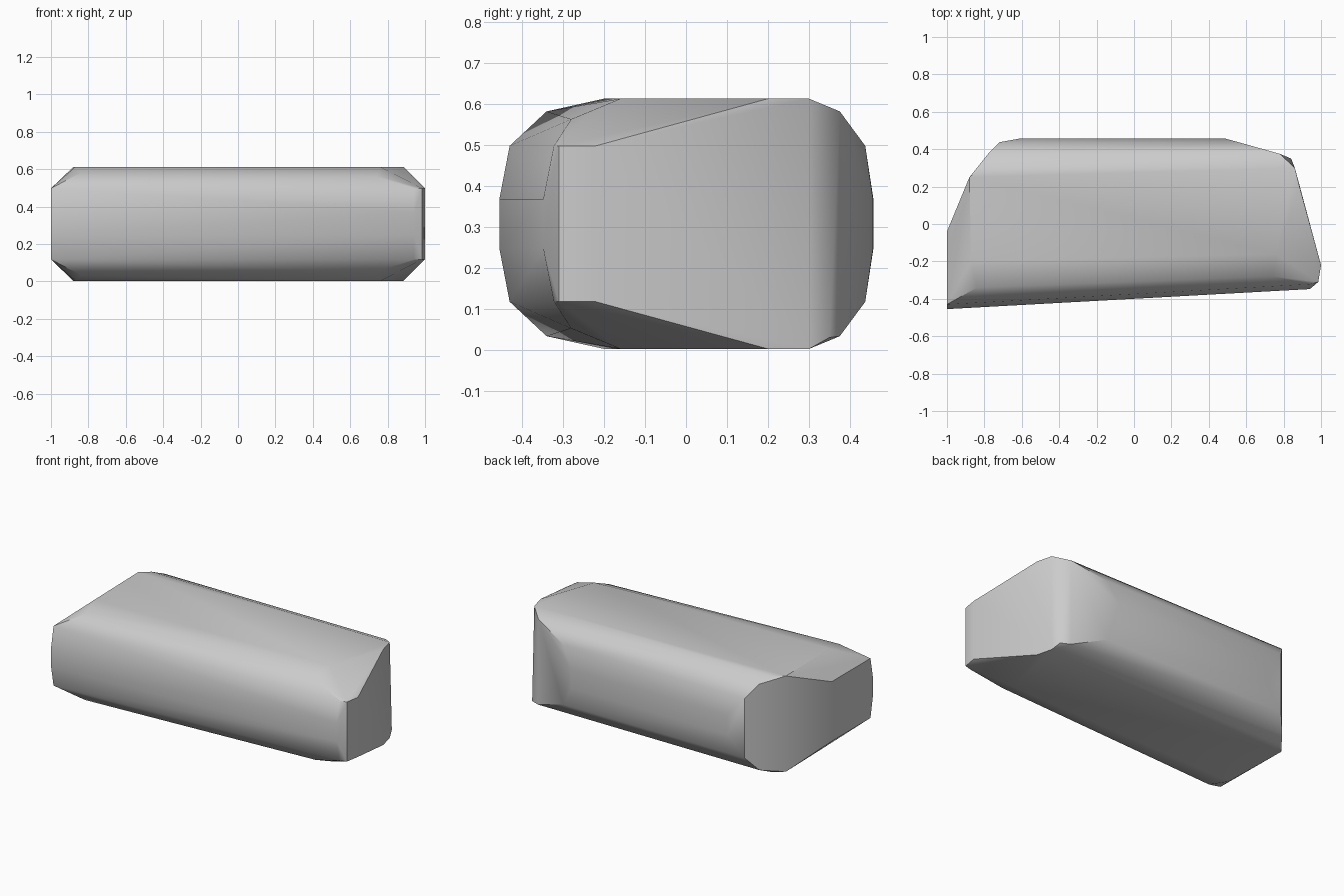
import bpy
import bmesh
import math

cube = bpy.data.objects.get("Cube")
if cube:
    bpy.data.objects.remove(cube, do_unlink=True)

MID = 0.307  # height of the block's middle plane

# Plan outlines, keyed by distance above and below the middle plane
outlines = {
    0.305: [(-0.88, 0.25), (-0.82, 0.3), (0.86, 0.3), (0.885, 0.2), (0.76, -0.16), (-0.87, -0.2)],
    0.274: [(-0.84, -0.34), (-0.78, 0.375), (0.78, 0.375)],
    0.255: [(0.74, -0.28)],
    0.19: [(-1, -0.43), (-1, -0.04), (-0.72, 0.437), (0.56, 0.437), (1, -0.22), (0.985, -0.31), (0.94, -0.322)],
    0.06: [(-1, -0.455), (-0.61, 0.457), (0.49, 0.456), (0.94, -0.348)],
}

# Stone block: wrap one faceted skin around the stacked outlines
bm = bmesh.new()
for rise, outline in outlines.items():
    for side in (-1, 1):
        for x, y in outline:
            bm.verts.new((x, y, MID + side * rise))
bm.verts.new((0.84, 0.35, 0.03))  # fuller lower back corner
hull = bmesh.ops.convex_hull(bm, input=bm.verts)
spare = {v for v in hull["geom_interior"] + hull["geom_unused"] if isinstance(v, bmesh.types.BMVert)}
bmesh.ops.delete(bm, geom=list(spare), context="VERTS")
bmesh.ops.dissolve_limit(bm, angle_limit=math.radians(2), verts=bm.verts, edges=bm.edges)
bmesh.ops.recalc_face_normals(bm, faces=bm.faces)
mesh = bpy.data.meshes.new("stone_block")
bm.to_mesh(mesh)
bm.free()

block = bpy.data.objects.new("stone_block", mesh)
bpy.context.collection.objects.link(block)

# Plain grey stone
grey = (0.6, 0.6, 0.6, 1)
stone = bpy.data.materials.new("stone_grey")
stone.use_nodes = True
stone.diffuse_color = grey
stone.node_tree.nodes["Principled BSDF"].inputs["Base Color"].default_value = grey
mesh.materials.append(stone)

# Soft shading across the worn bevels, crisp at the broken ends
bpy.ops.object.select_all(action="DESELECT")
block.select_set(True)
bpy.context.view_layer.objects.active = block
bpy.ops.object.shade_smooth_by_angle(angle=math.radians(35))
